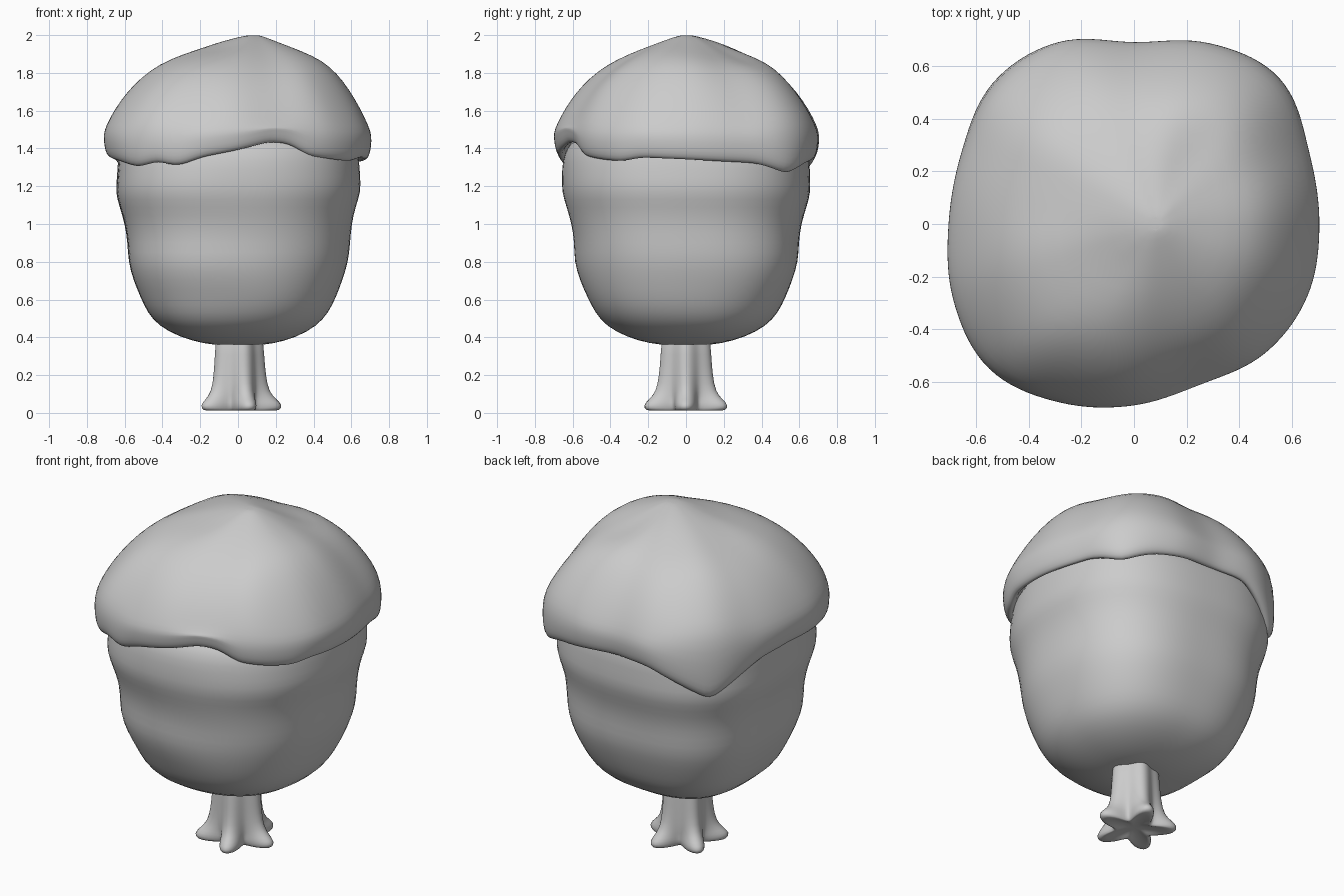
import bpy, bmesh, math
from mathutils import Vector, noise

if "Cube" in bpy.data.objects:
    bpy.data.objects.remove(bpy.data.objects["Cube"])


def lerp_table(pts, v):
    """Smooth interpolation through sorted (key, value) pairs."""
    for (a, p), (b, q) in zip(pts, pts[1:]):
        if v <= b:
            t = (v - a) / (b - a)
            return p + (q - p) * t
    return pts[-1][1]


def around(vals, deg):
    """Periodic Catmull-Rom through values equally spaced round a circle."""
    n = len(vals)
    f = (deg % 360) / 360 * n
    i = int(f)
    t = f - i
    a, b, c, d = (vals[(i + k) % n] for k in (-1, 0, 1, 2))
    return b + 0.5 * t * (c - a + t * (2 * a - 5 * b + 4 * c - d + t * (3 * (b - c) + d - a)))


def loft(name, rings, point, seg, levels=1):
    """Skin closed rings; point(ring, degrees) gives each vertex."""
    bm = bmesh.new()
    loops = [[bm.verts.new(point(r, 360 * j / seg)) for j in range(seg)] for r in rings]
    for lo, hi in zip(loops, loops[1:]):
        for j in range(seg):
            k = (j + 1) % seg
            bm.faces.new((lo[j], lo[k], hi[k], hi[j]))
    # fan caps on both ends
    for loop in (loops[0], loops[-1]):
        c = bm.verts.new(sum((v.co for v in loop), Vector()) / seg)
        for j in range(seg):
            bm.faces.new((loop[j], loop[(j + 1) % seg], c))
    bmesh.ops.recalc_face_normals(bm, faces=bm.faces)
    me = bpy.data.meshes.new(name)
    bm.to_mesh(me)
    bm.free()
    me.shade_smooth()
    ob = bpy.data.objects.new(name, me)
    bpy.context.collection.objects.link(ob)
    sub = ob.modifiers.new("smooth", 'SUBSURF')
    sub.levels = sub.render_levels = levels
    return ob


# trunk with five flared roots
def trunk_point(ring, deg):
    z, r, star = ring
    lobe = math.cos(math.radians(5 * (deg + 1)))
    rad = r + star * lobe
    a = math.radians(deg)
    return Vector((rad * math.cos(a), rad * math.sin(a), z))


loft("trunk", [(0.03, 0.06, 0.01), (0.012, 0.14, 0.05), (0.012, 0.165, 0.065),
               (0.04, 0.178, 0.065), (0.07, 0.162, 0.05), (0.11, 0.143, 0.023),
               (0.2, 0.134, 0.015), (0.3, 0.128, 0.012), (0.45, 0.122, 0.01)],
     trunk_point, 40)

# rounded leafy crown
BODY = [0.65, 0.715, 0.66, 0.735, 0.645, 0.715, 0.655, 0.675]
BODY_RINGS = [(0.36, 0.1), (0.365, 0.18), (0.4, 0.31), (0.46, 0.42), (0.53, 0.48),
              (0.61, 0.522), (0.7, 0.56), (0.8, 0.59), (0.9, 0.595), (1.0, 0.605),
              (1.09, 0.63), (1.17, 0.656), (1.25, 0.652), (1.33, 0.65),
              (1.43, 0.63), (1.52, 0.5)]


def body_point(ring, deg):
    z, r = ring
    a = math.radians(deg)
    rad = r * around(BODY, deg) / 0.655
    d = Vector((math.cos(a), math.sin(a), 0))
    wave = 0.012 * noise.noise(Vector((d.x * 0.9, d.y * 0.9, z * 5)))
    return d * (rad + wave) + Vector((0, 0, z))


loft("leaf_crown", BODY_RINGS, body_point, 40)

# snow cap with an uneven drooping hem
CAP = [0.705, 0.72, 0.785, 0.745, 0.69, 0.75, 0.76, 0.71,
       0.705, 0.745, 0.78, 0.735, 0.69, 0.66, 0.70, 0.715]
HEM = [(0, 1.34), (15, 1.33), (32, 1.32), (45, 1.265), (58, 1.32), (75, 1.345),
       (90, 1.355), (108, 1.35), (121, 1.27), (135, 1.17), (149, 1.27), (162, 1.34),
       (180, 1.36), (195, 1.35), (212, 1.33), (225, 1.30), (235, 1.33), (243, 1.30),
       (253, 1.35), (270, 1.39), (286, 1.435), (296, 1.42), (305, 1.36),
       (318, 1.34), (330, 1.33), (340, 1.35), (360, 1.34)]
# (height, radius fraction) for the dome, (offset above hem, fraction) for the rolled edge
DOME = [(2.0, 0.05), (1.985, 0.13), (1.955, 0.27), (1.91, 0.44), (1.85, 0.61),
        (1.78, 0.735), (1.7, 0.835), (1.61, 0.92), (1.52, 0.985)]
EDGE = [(0.07, 1.0), (0.03, 0.99), (0.003, 0.968), (0.0, 0.94), (0.03, 0.91), (0.1, 0.87)]


def cap_point(ring, deg):
    kind, h, f = ring
    a = math.radians(deg)
    rad = f * around(CAP, deg)
    z = h
    if kind == "edge":
        z = lerp_table(HEM, deg) + h
    elif kind == "mid":
        z = (1.52 + lerp_table(HEM, deg) + 0.07) / 2
    x, y = rad * math.cos(a), rad * math.sin(a)
    if kind == "dome":
        # off-centre peak, a hollow on the back right, soft lumps
        k = max(0, 1 - f)
        x += 0.09 * k * k
        z -= 0.05 * math.exp(-((x - 0.22) ** 2 + (y - 0.25) ** 2) / 0.018)
        z -= 0.03 * math.exp(-((x + 0.12) ** 2 + (y + 0.18) ** 2) / 0.02)
        z += 0.03 * noise.noise(Vector((x * 3, y * 3, 4.2))) * min(1, f * 2)
    return Vector((x, y, z))


cap_rings = ([("dome", h, f) for h, f in DOME] + [("mid", 0, 1.005)]
             + [("edge", h, f) for h, f in EDGE])
loft("snow_cap", cap_rings, cap_point, 72)
